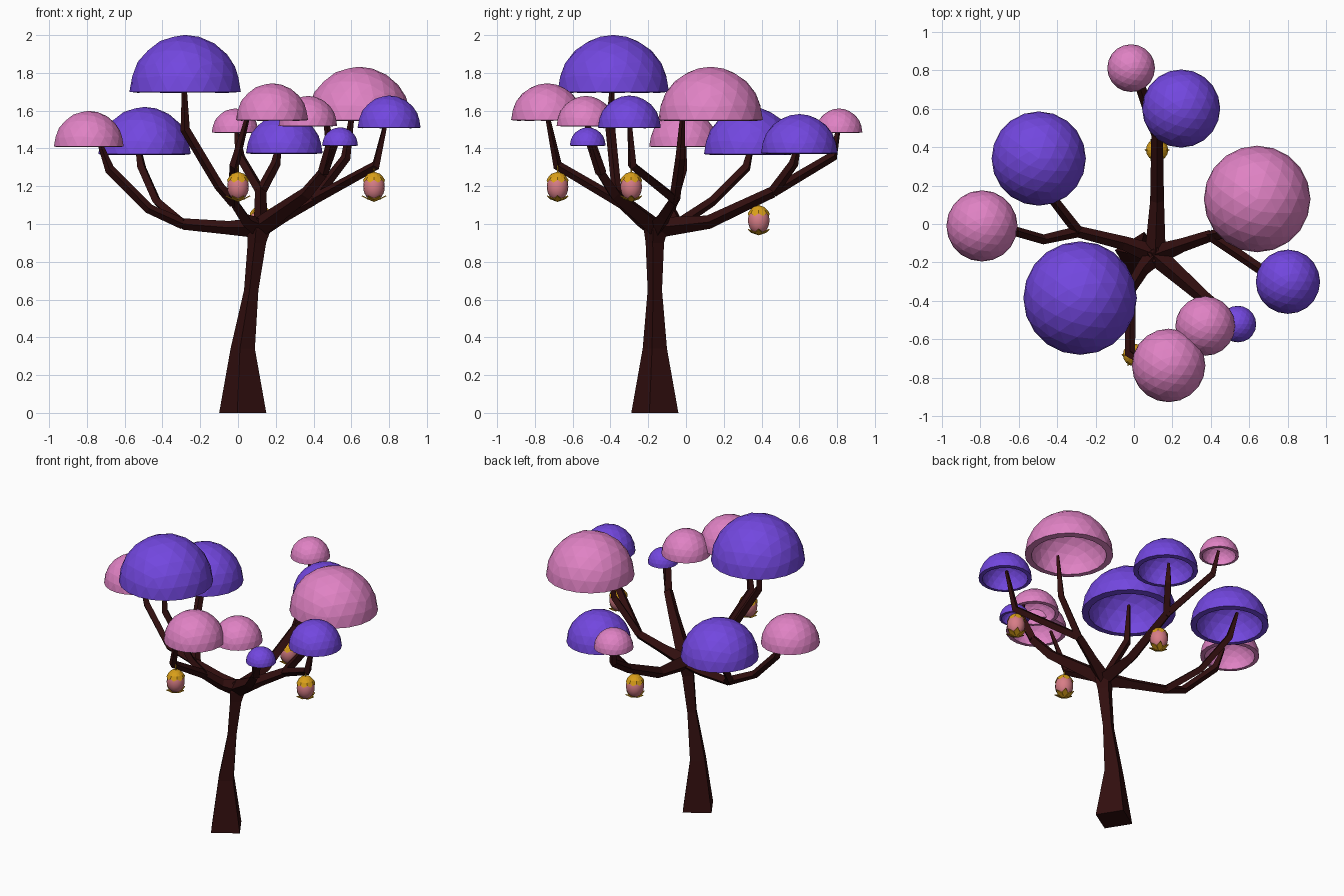
import bpy, bmesh, math
from mathutils import Vector, Matrix

cube = bpy.data.objects.get("Cube")
if cube:
    bpy.data.objects.remove(cube)


def material(name, rgb):
    m = bpy.data.materials.new(name)
    m.use_nodes = True
    m.diffuse_color = (*rgb, 1)
    m.node_tree.nodes["Principled BSDF"].inputs["Base Color"].default_value = (*rgb, 1)
    return m


bark = material("dark bark", (0.031, 0.0045, 0.0045))
purple = material("purple leaves", (0.17, 0.063, 0.74))
pink = material("pink leaves", (0.745, 0.224, 0.553))
gold = material("gold", (0.70, 0.35, 0.01))
rose = material("rose fruit", (0.68, 0.205, 0.24))


def finish(bm, name, *mats):
    bmesh.ops.recalc_face_normals(bm, faces=bm.faces)
    mesh = bpy.data.meshes.new(name)
    bm.to_mesh(mesh)
    bm.free()
    for m in mats:
        mesh.materials.append(m)
    ob = bpy.data.objects.new(name, mesh)
    bpy.context.collection.objects.link(ob)
    return ob


def limb(name, points, radii, twist=0.0, level=False):
    """Four-sided tapering limb swept along a polyline."""
    pts = [Vector(p) for p in points]
    bm = bmesh.new()
    rings = []
    for i, (p, r) in enumerate(zip(pts, radii)):
        d = (pts[min(i + 1, len(pts) - 1)] - pts[max(i - 1, 0)]).normalized()
        if level:
            d = Vector((0, 0, 1))
        if i == 0:
            side = d.orthogonal() if not level else Vector((1, 0, 0))
        side = (side - d * side.dot(d)).normalized()
        other = d.cross(side)
        ring = []
        for k in range(4):
            a = twist + k * math.pi / 2
            ring.append(bm.verts.new(p + r * (side * math.cos(a) + other * math.sin(a))))
        rings.append(ring)
    for a, b in zip(rings, rings[1:]):
        for k in range(4):
            bm.faces.new((a[k], a[k - 1], b[k - 1], b[k]))
    bm.faces.new(rings[0])
    bm.faces.new(rings[-1])
    return finish(bm, name, bark)


# Trunk
limb("trunk",
     [(.025, -.165, 0), (.025, -.165, .34), (.07, -.165, .65), (.1, -.165, .9), (.11, -.16, .97), (.11, -.16, 1.03)],
     [.128, .066, .039, .05, .065, .04], math.radians(-13), level=True)

# Main boughs, each ending in forks that start at its tip
crotch = (.11, -.16, .98)
boughs = {
    "left": ([(-.05, -.1, .98), (-.29, -.04, 1.0)], [
        [(-.47, -.08, 1.08), (-.68, -.02, 1.29), (-.74, -.01, 1.45)],
        [(-.43, .14, 1.12), (-.51, .32, 1.3), (-.54, .36, 1.47)]]),
    "front": ([(.04, -.24, 1.02), (-.02, -.34, 1.11)], [
        [(-.02, -.68, 1.31), (.06, -.74, 1.6)],
        [(-.1, -.37, 1.2), (-.28, -.4, 1.5), (-.285, -.39, 1.76)]]),
    "back": ([(.12, .12, 1.01), (.12, .46, 1.17)], [
        [(.01, .78, 1.36), (-.01, .81, 1.52)],
        [(.2, .57, 1.32), (.22, .6, 1.44)]]),
    "right": ([(.25, -.11, 1.05), (.40, -.06, 1.13)], [
        [(.57, -.03, 1.35), (.61, -.015, 1.62)],
        [(.73, -.285, 1.31), (.79, -.3, 1.57)]]),
    "front_right": ([(.36, -.38, 1.16), (.45, -.45, 1.27)], [
        [(.53, -.51, 1.45)],
        [(.49, -.5, 1.42), (.46, -.53, 1.57)]]),
}
for key, (stem, forks) in boughs.items():
    limb(key + "_bough", [crotch] + stem, [.055, .036, .03], math.pi / 4)
    for n, fork in enumerate(forks):
        taper = [.029] + [.026] * (len(fork) - 1) + [.011]
        limb(f"{key}_branch_{n + 1}", [stem[-1]] + fork, taper, math.pi / 4)


def canopy(name, x, y, z, r, mat):
    """Hollow faceted half-sphere of leaves."""
    bm = bmesh.new()
    bmesh.ops.create_icosphere(bm, subdivisions=3, radius=r)
    bmesh.ops.bisect_plane(bm, geom=bm.verts[:] + bm.edges[:] + bm.faces[:], dist=r * .03,
                           plane_co=(0, 0, 0), plane_no=(0, 0, -1), clear_outer=True)
    bmesh.ops.transform(bm, matrix=Matrix.Translation((x, y, z)) @ Matrix.Diagonal((1, 1, 1.02, 1)),
                        verts=bm.verts)
    ob = finish(bm, name, mat)
    shell = ob.modifiers.new("shell", "SOLIDIFY")
    shell.thickness = r * .15
    shell.offset = -1


# Leaf canopies
for n, c in enumerate([(-.28, -.385, 1.70, .295), (-.495, .34, 1.37, .245), (.245, .60, 1.375, .203),
                       (.80, -.30, 1.51, .167), (.54, -.52, 1.415, .095)]):
    canopy(f"purple_canopy_{n + 1}", *c, purple)
for n, c in enumerate([(.64, .13, 1.55, .277), (.18, -.735, 1.55, .191), (-.79, -.01, 1.41, .185),
                       (.37, -.53, 1.52, .155), (-.015, .81, 1.485, .124)]):
    canopy(f"pink_canopy_{n + 1}", *c, pink)


def lathe(bm, profile, sides, zigzag=0.0):
    """Revolve (radius, height) points; zigzag drops every other vertex of the last ring."""
    rings = []
    for i, (r, h) in enumerate(profile):
        ring = []
        for k in range(sides):
            a = 2 * math.pi * k / sides
            drop = zigzag if i == len(profile) - 1 and k % 2 else 0
            ring.append(bm.verts.new((r * math.cos(a), r * math.sin(a), h + drop)))
        rings.append(ring)
    for a, b in zip(rings, rings[1:]):
        for k in range(sides):
            bm.faces.new((a[k - 1], a[k], b[k], b[k - 1]))
    bm.faces.new(rings[0])
    return rings


def fruit(name, x, y, z):
    """Hanging fruit with a gold cap and a gold star of sepals underneath."""
    here = Matrix.Translation((x, y, z))

    bm = bmesh.new()
    bmesh.ops.create_uvsphere(bm, u_segments=16, v_segments=12, radius=1)
    bmesh.ops.transform(bm, matrix=here @ Matrix.Diagonal((.057, .057, .074, 1)), verts=bm.verts)
    body = finish(bm, name + "_body", rose)
    for p in body.data.polygons:
        p.use_smooth = True

    bm = bmesh.new()
    lathe(bm, [(.006, .078), (.03, .07), (.047, .053), (.058, .036)], 16, -.014)
    bmesh.ops.transform(bm, matrix=here, verts=bm.verts)
    finish(bm, name + "_cap", gold)

    bm = bmesh.new()
    bmesh.ops.create_cone(bm, cap_ends=True, segments=6, radius1=.004, radius2=.004, depth=.06,
                          matrix=here @ Matrix.Translation((0, 0, .1)))
    finish(bm, name + "_stalk", gold)

    bm = bmesh.new()
    for k in range(6):
        turn = here @ Matrix.Rotation(k * math.pi / 3, 4, "Z")
        leaf = [(0, 0, -.08), (.036, -.019, -.066), (.066, 0, -.05), (.036, .019, -.066)]
        bm.faces.new([bm.verts.new(turn @ Vector(p)) for p in leaf])
    sepals = finish(bm, name + "_sepals", gold)
    sepals.modifiers.new("thickness", "SOLIDIFY").thickness = .005


# Hanging fruit
for n, place in enumerate([(0, -.68, 1.197), (.72, -.29, 1.197), (.12, .385, 1.02)]):
    fruit(f"fruit_{n + 1}", *place)
